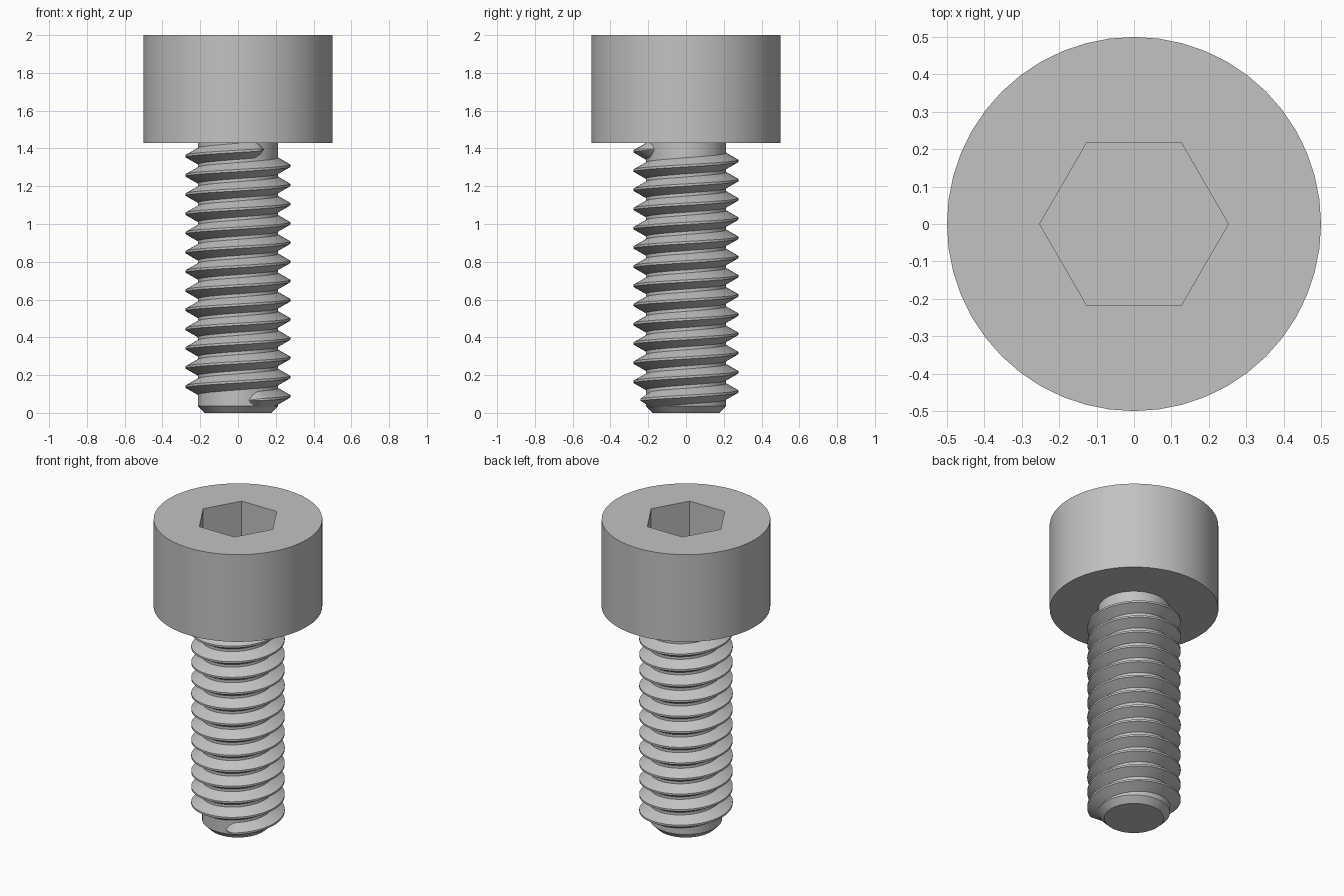
import bpy
import bmesh
from math import sin, cos, pi, radians

cube = bpy.data.objects.get("Cube")
if cube:
    bpy.data.objects.remove(cube, do_unlink=True)

STEEL = (0.54, 0.54, 0.54, 1)
steel = bpy.data.materials.new("grey steel")
steel.diffuse_color = STEEL
steel.use_nodes = True
steel.node_tree.nodes["Principled BSDF"].inputs["Base Color"].default_value = STEEL


def activate(obj):
    bpy.ops.object.select_all(action='DESELECT')
    obj.select_set(True)
    bpy.context.view_layer.objects.active = obj


def smooth(obj):
    activate(obj)
    bpy.ops.object.shade_smooth_by_angle(angle=radians(25))


def skin(name, rings, closed):
    """Join equal rings of points into a capped tube; `closed` caps both ends."""
    bm = bmesh.new()
    loops = [[bm.verts.new(p) for p in ring] for ring in rings]
    n = len(loops[0])
    for a, b in zip(loops, loops[1:]):
        for i in range(n):
            j = (i + 1) % n
            bm.faces.new((a[i], a[j], b[j], b[i]))
    if closed:
        bm.faces.new(loops[0])
        bm.faces.new(loops[-1])
    bmesh.ops.recalc_face_normals(bm, faces=bm.faces)
    mesh = bpy.data.meshes.new(name)
    bm.to_mesh(mesh)
    bm.free()
    obj = bpy.data.objects.new(name, mesh)
    bpy.context.collection.objects.link(obj)
    mesh.materials.append(steel)
    return obj


def turned(name, profile, sides):
    """Solid of revolution from (radius, height) pairs."""
    rings = [[(r * cos(2 * pi * i / sides), r * sin(2 * pi * i / sides), z)
              for i in range(sides)] for r, z in profile]
    return skin(name, rings, True)


# Cylindrical head with a hexagonal socket
HEAD_BASE = 1.43
head = turned("head", [(0.5, HEAD_BASE), (0.5, 2.0)], 48)
cutter = turned("socket_cutter", [(0.252, 1.71), (0.252, 2.1)], 6)
cutter.hide_render = True
cut = head.modifiers.new("socket", 'BOOLEAN')
cut.operation = 'DIFFERENCE'
cut.solver = 'EXACT'
cut.object = cutter
activate(head)
bpy.ops.object.modifier_apply(modifier=cut.name)
bpy.data.objects.remove(cutter, do_unlink=True)
smooth(head)

# Shank core with a chamfered tip
CORE = 0.213
shank = turned("shank", [(0.176, 0), (CORE, 0.037), (CORE, HEAD_BASE + 0.01)], 48)
smooth(shank)

# Right-handed helical thread, run out to nothing at both ends
PITCH, CREST = 0.1017, 0.277
START, END = radians(-74), radians(-52) + 13 * 2 * pi
RUNOUT = radians(16)
STEPS = 13 * 60


def thread_section(angle):
    near = min(angle - START, END - angle) / RUNOUT
    grow = max(0.02, sin(min(near, 1) * pi / 2) ** 0.7 if near > 0 else 0)
    mid = 0.088 + PITCH * angle / (2 * pi)
    inner, outer = CORE - 0.006, CORE + (CREST - CORE) * grow
    half_root, half_crest = 0.046 * grow, 0.006 * grow
    section = [(inner, -half_root), (outer, -half_crest),
               (outer, half_crest), (inner, half_root)]
    return [(r * cos(angle), r * sin(angle), mid + dz) for r, dz in section]


angles = [START + (END - START) * i / STEPS for i in range(STEPS + 1)]
# Extra sections shape the rounded ends
angles += [START + RUNOUT * f for f in (0.05, 0.15, 0.8)]
angles += [END - RUNOUT * f for f in (0.05, 0.15, 0.8)]
thread = skin("thread", [thread_section(a) for a in sorted(angles)], True)
smooth(thread)
